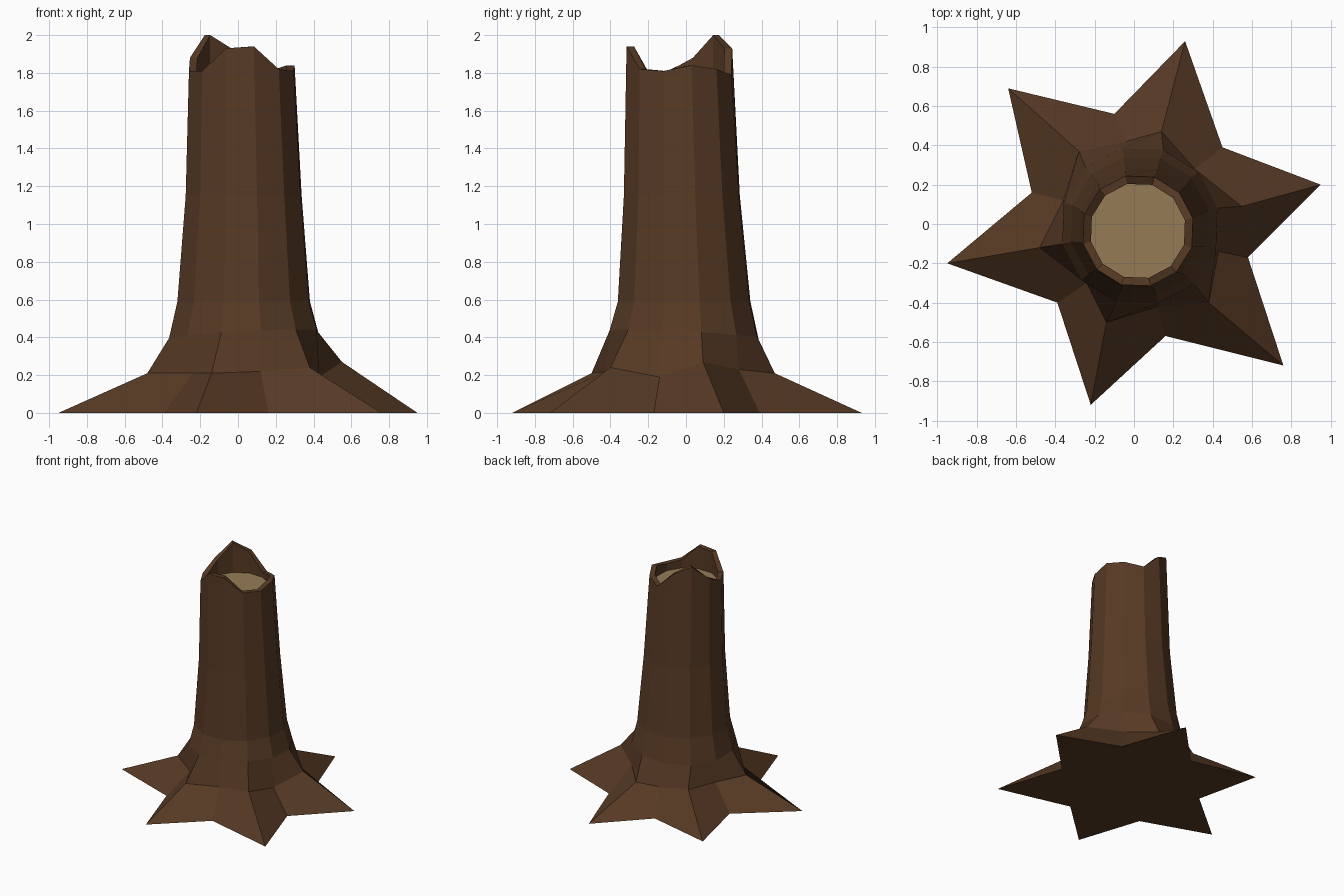
import bpy, bmesh
from math import cos, sin, radians

if "Cube" in bpy.data.objects:
    bpy.data.objects.remove(bpy.data.objects["Cube"])

SIDES = 12
ANGLES = [radians(13 + 30 * k) for k in range(SIDES)]


def material(name, rgb):
    m = bpy.data.materials.new(name)
    m.diffuse_color = (*rgb, 1)
    m.use_nodes = True
    m.node_tree.nodes["Principled BSDF"].inputs["Base Color"].default_value = m.diffuse_color
    return m


def circle(cx, cy, r, z):
    """12-sided ring; z is a number, a list, or a function of x and y."""
    pts = []
    for k, a in enumerate(ANGLES):
        x, y = cx + r * cos(a), cy + r * sin(a)
        h = z(x, y) if callable(z) else z[k] if isinstance(z, list) else z
        pts.append((x, y, h))
    return pts


def loft(name, rings, mat, cap_start=True):
    bm = bmesh.new()
    loops = [[bm.verts.new(p) for p in ring] for ring in rings]
    for lo, hi in zip(loops, loops[1:]):
        for k in range(SIDES):
            n = (k + 1) % SIDES
            bm.faces.new((lo[k], lo[n], hi[n], hi[k]))
    if cap_start:
        bm.faces.new(loops[0][::-1] if len(loops) > 1 else loops[0])
    mesh = bpy.data.meshes.new(name)
    bm.to_mesh(mesh)
    bm.free()
    mesh.materials.append(mat)
    obj = bpy.data.objects.new(name, mesh)
    bpy.context.collection.objects.link(obj)
    return obj


bark = material("bark", (0.095, 0.042, 0.018))
wood = material("cut_wood", (0.30, 0.20, 0.09))

# Root star on the ground: tip, valley, tip, valley...
star = [(x, y, 0) for x, y in [
    (.95, .20), (.45, .39), (.26, .93), (-.10, .56), (-.64, .69), (-.52, .16),
    (-.95, -.20), (-.39, -.40), (-.22, -.92), (.16, -.57), (.76, -.72), (.58, -.17)]]

# Root shoulders
shoulder = [
    (.55, .09, .27), (.31, .28, .23), (.14, .47, .21), (-.04, .42, .20),
    (-.28, .37, .22), (-.36, .12, .21), (-.48, -.12, .21), (-.24, -.30, .21),
    (-.14, -.50, .21), (.12, -.42, .22), (.38, -.40, .24), (.43, -.14, .19)]

# Broken rim heights, counter-clockwise from the right side
rim = [1.84, 1.82, 1.79, 1.93, 2.0, 1.88, 1.81, 1.81, 1.93, 1.94, 1.82, 1.81]

# Trunk shell: roots, tapering trunk, jagged rim and inner wall
loft("trunk", [
    star,
    shoulder,
    circle(.03, -.01, .405, lambda x, y: .41 + .05 * (x - y)),
    circle(.03, -.01, .36, .59),
    circle(.03, -.022, .315, 1.15),
    circle(.02, -.035, .287, rim),
    circle(.02, -.035, .245, rim),
    circle(.02, -.035, .245, 1.75),
], bark)

# Pale wood floor inside the broken top
loft("wood_floor", [circle(.02, -.035, .245, 1.75)], wood)
